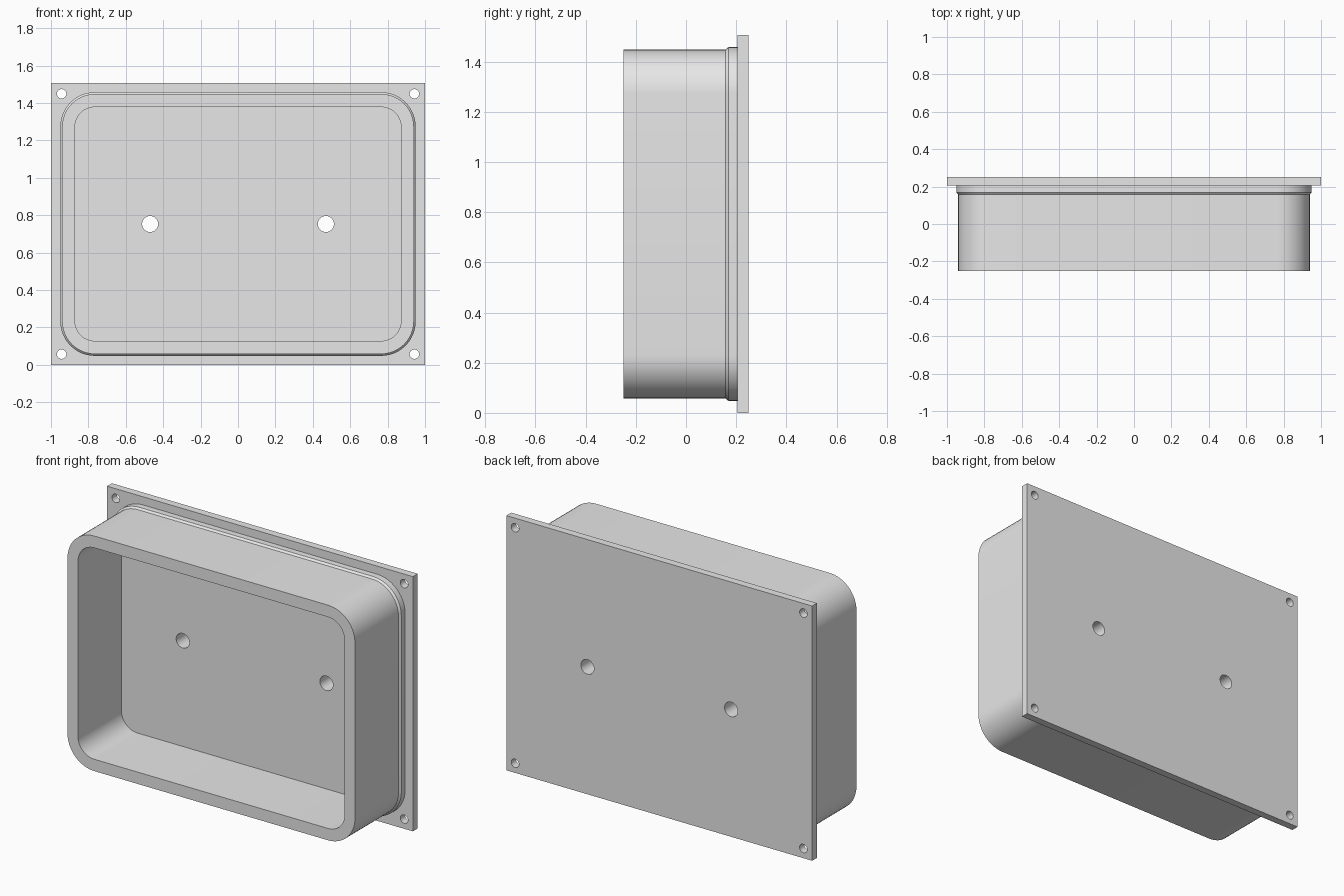
import bpy, bmesh, math
from mathutils import Matrix, Vector

HEIGHT = 1.506
MID = HEIGHT / 2
FRONT, SEAT, BACK = -0.25, 0.205, 0.25

cube = bpy.data.objects.get("Cube")
if cube:
    bpy.data.objects.remove(cube, do_unlink=True)

grey = bpy.data.materials.new("light_grey")
grey.use_nodes = True
grey.diffuse_color = (0.8, 0.8, 0.8, 1)
for node in grey.node_tree.nodes:
    if node.type == "BSDF_PRINCIPLED":
        node.inputs["Base Color"].default_value = (0.8, 0.8, 0.8, 1)


def make_object(name, bm):
    bmesh.ops.recalc_face_normals(bm, faces=bm.faces)
    mesh = bpy.data.meshes.new(name)
    bm.to_mesh(mesh)
    bm.free()
    mesh.materials.append(grey)
    obj = bpy.data.objects.new(name, mesh)
    bpy.context.collection.objects.link(obj)
    return obj


def rounded_ring(bm, half_x, half_z, radius, y, steps=12):
    """Rounded rectangle of vertices in a plane of constant y."""
    ring = []
    for corner, (sx, sz) in enumerate([(1, 1), (-1, 1), (-1, -1), (1, -1)]):
        for i in range(steps + 1):
            a = (corner + i / steps) * math.pi / 2
            ring.append(bm.verts.new((sx * (half_x - radius) + radius * math.cos(a), y,
                                      MID + sz * (half_z - radius) + radius * math.sin(a))))
    return ring


# Tub: back, stepped collar, outer wall, rim, inner wall and floor
bm = bmesh.new()
sections = [
    (0.95, 0.705, 0.185, SEAT),
    (0.95, 0.705, 0.185, 0.169),
    (0.94, 0.695, 0.175, 0.157),
    (0.94, 0.695, 0.175, FRONT),
    (0.872, 0.625, 0.107, FRONT),
    (0.872, 0.625, 0.107, 0.155),
]
rings = [rounded_ring(bm, *s) for s in sections]
for a, b in zip(rings, rings[1:]):
    for i in range(len(a)):
        j = (i + 1) % len(a)
        bm.faces.new((a[i], a[j], b[j], b[i]))
bm.faces.new(rings[0])
bm.faces.new(rings[-1])
tub = make_object("tub", bm)

# Mounting plate
bm = bmesh.new()
bmesh.ops.create_cube(bm, size=1)
bmesh.ops.scale(bm, vec=(2, BACK - SEAT, HEIGHT), verts=bm.verts)
bmesh.ops.translate(bm, vec=(0, (BACK + SEAT) / 2, MID), verts=bm.verts)
plate = make_object("mounting_plate", bm)

# Hole cutters: four corner screws and two cable holes
holes = [(sx * 0.943, MID + sz * 0.696, 0.025) for sx in (-1, 1) for sz in (-1, 1)]
holes += [(sx * 0.47, MID, 0.043) for sx in (-1, 1)]
bm = bmesh.new()
for x, z, radius in holes:
    place = Matrix.Translation(Vector((x, 0.2, z))) @ Matrix.Rotation(math.pi / 2, 4, "X")
    bmesh.ops.create_cone(bm, cap_ends=True, segments=40, radius1=radius, radius2=radius,
                          depth=0.3, matrix=place)
cutter = make_object("hole_cutter", bm)
cutter.hide_render = True

# Drill both parts and shade the curved walls smooth
for obj in (tub, plate):
    mod = obj.modifiers.new("holes", "BOOLEAN")
    mod.operation = "DIFFERENCE"
    mod.solver = "EXACT"
    mod.object = cutter
    bpy.ops.object.select_all(action="DESELECT")
    obj.select_set(True)
    bpy.context.view_layer.objects.active = obj
    bpy.ops.object.modifier_apply(modifier=mod.name)
    bpy.ops.object.shade_smooth_by_angle(angle=math.radians(30))
bpy.data.objects.remove(cutter, do_unlink=True)
